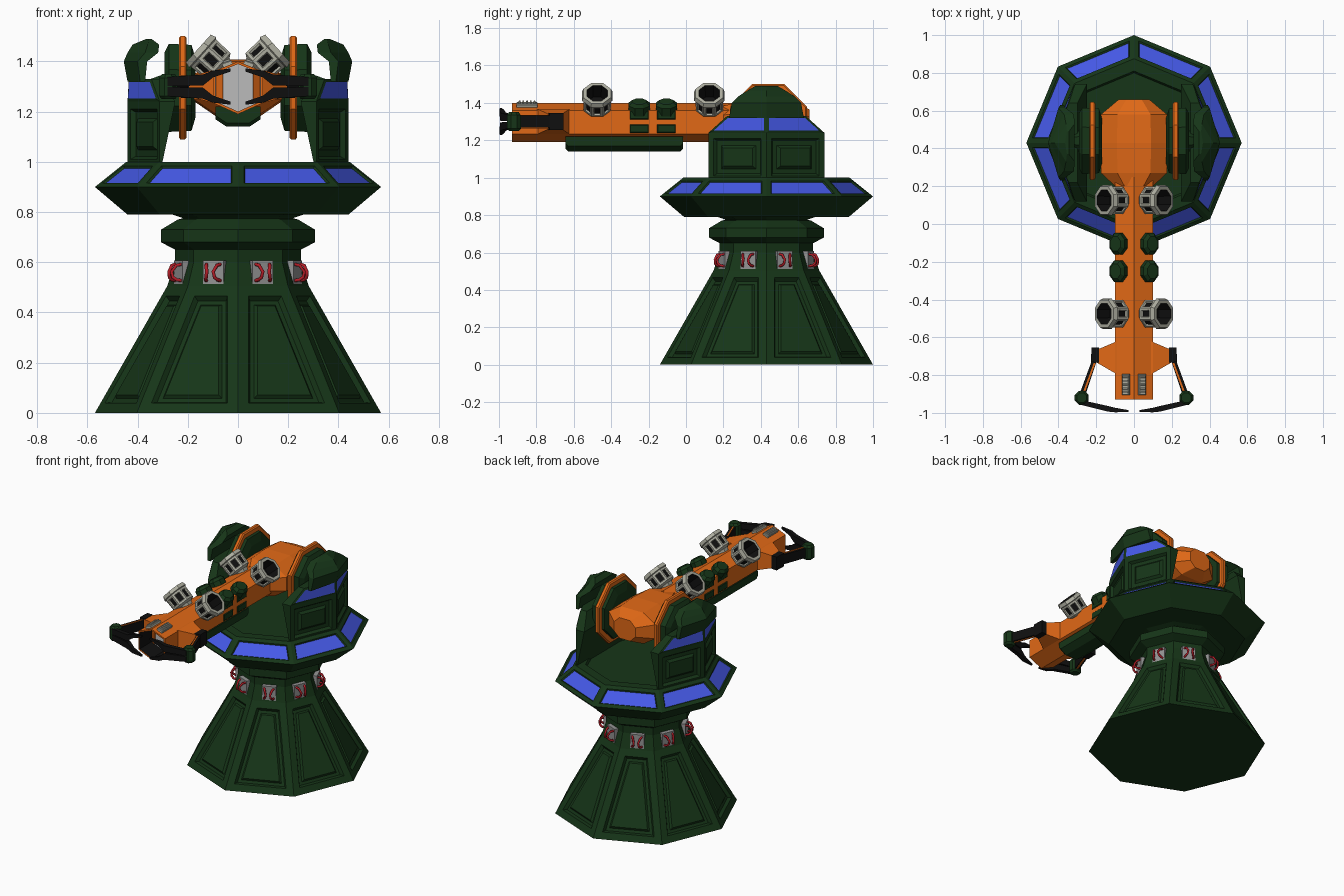
import bpy, bmesh
from math import cos, sin, pi, radians
from mathutils import Matrix, Vector

if "Cube" in bpy.data.objects:
    bpy.data.objects.remove(bpy.data.objects["Cube"])

def mat(name, r, g, b):
    m = bpy.data.materials.new(name)
    m.diffuse_color = (r, g, b, 1)
    m.use_nodes = True
    m.node_tree.nodes["Principled BSDF"].inputs["Base Color"].default_value = m.diffuse_color
    return m

GREEN = mat("green", .008, .036, .009)
ORANGE = mat("orange", .75, .14, .008)
BLUE = mat("blue", .06, .1, .8)
BLACK = mat("black", .005, .005, .005)
STONE = mat("stone", .42, .42, .35)
STEEL = mat("steel", .3, .3, .3)
LIGHT = mat("light_grey", .5, .5, .5)
RED = mat("red", .45, .012, .02)
CY = .43   # y of the turning axis

def loft(name, rings, mats, bands=None, panels=(), closed=False, mx=None):
    """Skin rings of equal length. bands: material per band (last one = end cap).
    panels: (band, sides or None, [(inset, depth, material or None), ...])"""
    bm = bmesh.new()
    vs = [[bm.verts.new(p) for p in r] for r in rings]
    n, quads = len(rings[0]), {}
    count = len(rings) if closed else len(rings) - 1
    for b in range(count):
        lo, hi = vs[b], vs[(b + 1) % len(vs)]
        for i in range(n):
            j = (i + 1) % n
            f = bm.faces.new((lo[i], lo[j], hi[j], hi[i]))
            f.material_index = bands[b] if bands else 0
            quads[b, i] = f
    if not closed:
        bm.faces.new(vs[0][::-1])
        bm.faces.new(vs[-1]).material_index = bands[-1] if bands else 0
    bmesh.ops.recalc_face_normals(bm, faces=bm.faces[:])
    for b, sides, steps in panels:
        fs = [quads[b, i] for i in (sides if sides is not None else range(n))]
        for thick, depth, mi in steps:
            bmesh.ops.inset_individual(bm, faces=fs, thickness=thick, depth=depth, use_even_offset=True)
            if mi is not None:
                for f in fs:
                    f.material_index = mi
    if mx is not None:
        bm.transform(mx)
        bmesh.ops.recalc_face_normals(bm, faces=bm.faces[:])
    me = bpy.data.meshes.new(name)
    bm.to_mesh(me)
    bm.free()
    for m in mats:
        me.materials.append(m)
    ob = bpy.data.objects.new(name, me)
    bpy.context.collection.objects.link(ob)
    return ob

def octz(r, z, y=CY, x=0, off=0, k=1):
    return [(x + k * r * cos(i * pi / 4 + off), y + r * sin(i * pi / 4 + off), z) for i in range(8)]

def octx(x, r, y=.44, z=1.295):
    return [(x, y + r * cos((i + .5) * pi / 4), z + r * sin((i + .5) * pi / 4)) for i in range(8)]

def prism(name, pts, z0, z1, m, s=1):
    return loft(name, [[(s * x, y, z) for x, y in pts] for z in (z0, z1)], [m])

def box(name, size, m, mx):
    x, y, z = (v / 2 for v in size)
    c = min(x, y, z) * .3
    ring = lambda a, b, h: [(-a, -b, h), (a, -b, h), (a, b, h), (-a, b, h)]
    return loft(name, [ring(x, y, -z), ring(x, y, z - c), ring(x - c, y - c, z)], [m], mx=mx)

# Pedestal with recessed panels, then the neck and collar
loft("pedestal", [octz(.57, 0), octz(.282, .505)], [GREEN],
     panels=[(0, None, [(.045, 0, None), (.012, -.02, None), (.018, 0, None), (.01, .012, None)])])
loft("collar", [octz(.282, .505), octz(.25, .6), octz(.25, .65), octz(.307, .68),
                octz(.307, .73), octz(.24, .77), octz(.22, .775), octz(.26, .8)], [GREEN])

# Rotating platform with blue lights round the rim
loft("platform", [octz(.2, .77), octz(.26, .79), octz(.44, .79), octz(.57, .9), octz(.445, 1.0),
                  octz(.38, 1.0), octz(.37, .985)], [GREEN, BLUE],
     panels=[(3, None, [(.025, 0, None), (.006, -.008, 1)])])

# Neck plates with pairs of red cables
cable = bpy.data.curves.new("neck_cables", 'CURVE')
cable.dimensions = '3D'
cable.bevel_depth = .007
cable.bevel_resolution = 1
cable.use_fill_caps = True
cable.materials.append(RED)
for k in range(8):
    turn = Matrix.Translation((0, CY, 0)) @ Matrix.Rotation((k + .5) * pi / 4, 4, 'Z')
    loft("neck_plate", [[turn @ Vector((r, t, z)) for t, z in ((-.044, .512), (.044, .512), (.044, .607), (-.044, .607))]
                        for r in (.21, .258)], [STEEL])
    for s in (-1, 1):
        sp = cable.splines.new('POLY')
        pts = [(.255, .03, .592), (.275, .023, .588), (.292, .014, .562), (.288, .018, .54), (.275, .026, .53), (.255, .03, .527)]
        sp.points.add(len(pts) - 1)
        for p, (r, t, z) in zip(sp.points, pts):
            p.co = (*(turn @ Vector((r, s * t, z))), 1)
bpy.context.collection.objects.link(bpy.data.objects.new("neck_cables", cable))

# Gun arm: hexagonal tube with hollow muzzle
def hexa(y, k=1):
    c = 1.295
    return [(x * k, y, c + z * k) for x, z in
            ((0, .105), (.1, .065), (.1, -.06), (0, -.105), (-.1, -.06), (-.1, .065))]
loft("gun_arm", [hexa(.25), hexa(-.93), hexa(-.93, .9), hexa(-.8, .9)],
     [ORANGE, BLACK, LIGHT], bands=[0, 0, 1, 2])

# Faceted arm root between the pivots
def root(y, w, h):
    return [(a * w, y, 1.295 + b * h) for a, b in
            ((1, .45), (.5, 1), (-.5, 1), (-1, .45), (-1, -.45), (-.5, -1), (.5, -1), (1, -.45))]
loft("arm_root", [root(.2, .1, .09), root(.27, .175, .105), root(.43, .18, .112),
                  root(.58, .175, .105), root(.66, .08, .07)], [ORANGE])

# Keel under the arm
keel = lambda y, d: [(-.09, y, 1.22), (.09, y, 1.22), (.09, y, 1.17 + d), (.045, y, 1.14 + d), (-.045, y, 1.14 + d), (-.09, y, 1.17 + d)]
loft("arm_keel", [keel(-.645, .015), keel(-.63, 0), keel(-.03, 0), keel(-.015, .015)], [GREEN])

for s in (-1, 1):
    # Side pillar: slice of an octagon, with a blue window band and a hooked top
    def slab(z, xo, xe, xi, h):
        return [(s * x, CY + y, z) for x, y in ((xo, 0), (xe, h), (xi, h), (xi, -h), (xe, -h))]
    loft("side_pillar", [slab(.98, .44, .312, .305, .31), slab(1.24, .44, .312, .25, .31),
                         slab(1.33, .435, .345, .3, .21)], [GREEN, BLUE],
         panels=[(0, (0, 4), [(.03, 0, None), (.012, -.018, None), (.025, 0, None), (.015, .014, None)]),
                 (1, (0, 4), [(.012, .004, 1)])])
    loft("pillar_hook", [slab(1.32, .44, .39, .37, .2), slab(1.4, .455, .4, .362, .185),
                         slab(1.435, .44, .37, .318, .15), slab(1.467, .42, .36, .314, .1),
                         slab(1.49, .365, .355, .345, .06)], [GREEN])
    # Pivot wheel with orange rim
    loft("pivot_hub", [octx(s * x, r) for x, r in ((.17, .13), (.185, .185), (.275, .19), (.292, .155), (.292, .06), (.37, .03))], [GREEN])
    loft("pivot_rim", [octx(s * x, r) for x, r in ((.205, .215), (.212, .223), (.229, .223), (.236, .215), (.236, .16), (.205, .16))],
         [ORANGE], closed=True)

    # Four searchlight-like pods on the arm
    for y in (.125, -.475):
        mx = Matrix.Translation((s * .115, y, 1.413)) @ Matrix.Rotation(s * radians(48), 4, 'Y')
        rings = [octz(r, z, 0, 0, pi / 8) for r, z in
                 ((.04, -.095), (.055, -.062), (.078, -.05), (.08, .03), (.088, .035), (.08, .058), (.06, .058), (.055, -.03))]
        loft("pod", rings, [STONE, BLACK], bands=[0, 0, 0, 0, 0, 0, 1, 1],
             panels=[(2, None, [(.012, 0, None), (.004, -.008, 1)])], mx=mx)

    # Green pads and small side windows on the arm
    for y in (-.105, -.25):
        loft("arm_pad", [octz(r, z, 0, 0, pi / 8, .8) for r, z in ((.061, -.05), (.061, .02), (.042, .038))], [GREEN],
             mx=Matrix.Translation((s * .08, y, 1.375)) @ Matrix.Rotation(s * radians(30), 4, 'Y'))
        for z in (1.335, 1.262):
            box("arm_window", (.045, .1, .03), GREEN,
                Matrix.Translation((s * .09, y, z)) @ Matrix.Rotation(s * pi / 2, 4, 'Y'))

    # Vent near the muzzle
    box("muzzle_vent", (.04, .11, .024), STONE,
        Matrix.Translation((s * .042, -.85, 1.388)) @ Matrix.Rotation(s * radians(20), 4, 'Y'))
    for k in range(5):
        box("vent_slat", (.03, .01, .03), STONE,
            Matrix.Translation((s * .042, -.89 + k * .02, 1.393)) @ Matrix.Rotation(s * radians(20), 4, 'Y'))

    # Claw shoulder, arm, joint and forked finger
    sh = lambda x, a, b, h: [(s * x, a, 1.3 - h), (s * x, b, 1.3 - h), (s * x, b, 1.3 + h), (s * x, a, 1.3 + h)]
    loft("claw_shoulder", [sh(.06, -.61, -.82, .06), sh(.1, -.625, -.79, .065), sh(.195, -.665, -.735, .04)], [ORANGE])
    prism("claw_hinge", [(.185, -.655), (.225, -.655), (.228, -.73), (.185, -.735)], 1.255, 1.345, BLACK, s)
    prism("claw_arm", [(.195, -.72), (.222, -.72), (.292, -.91), (.262, -.92)], 1.268, 1.332, BLACK, s)
    prism("claw_strip", [(.203, -.735), (.213, -.735), (.27, -.89), (.26, -.89)], 1.264, 1.336, ORANGE, s)
    loft("claw_joint", [octz(r, z, -.92, s * .277, pi / 8) for r, z in ((.028, 1.25), (.04, 1.262), (.04, 1.335), (.028, 1.35))], [GREEN])
    for u in (-1, 1):
        fin = lambda x, y, z, d, h: [(s * x, y - d, z - h), (s * x, y + d, z - h), (s * x, y + d, z + h), (s * x, y - d, z + h)]
        loft("claw_finger", [fin(.28, -.945, 1.3 + u * .02, .013, .018), fin(.14, -.978, 1.3 + u * .026, .015, .022),
                             fin(.1, -.985, 1.3 + u * .05, .012, .014), fin(.03, -.99, 1.3 + u * .066, .005, .006)], [BLACK])
